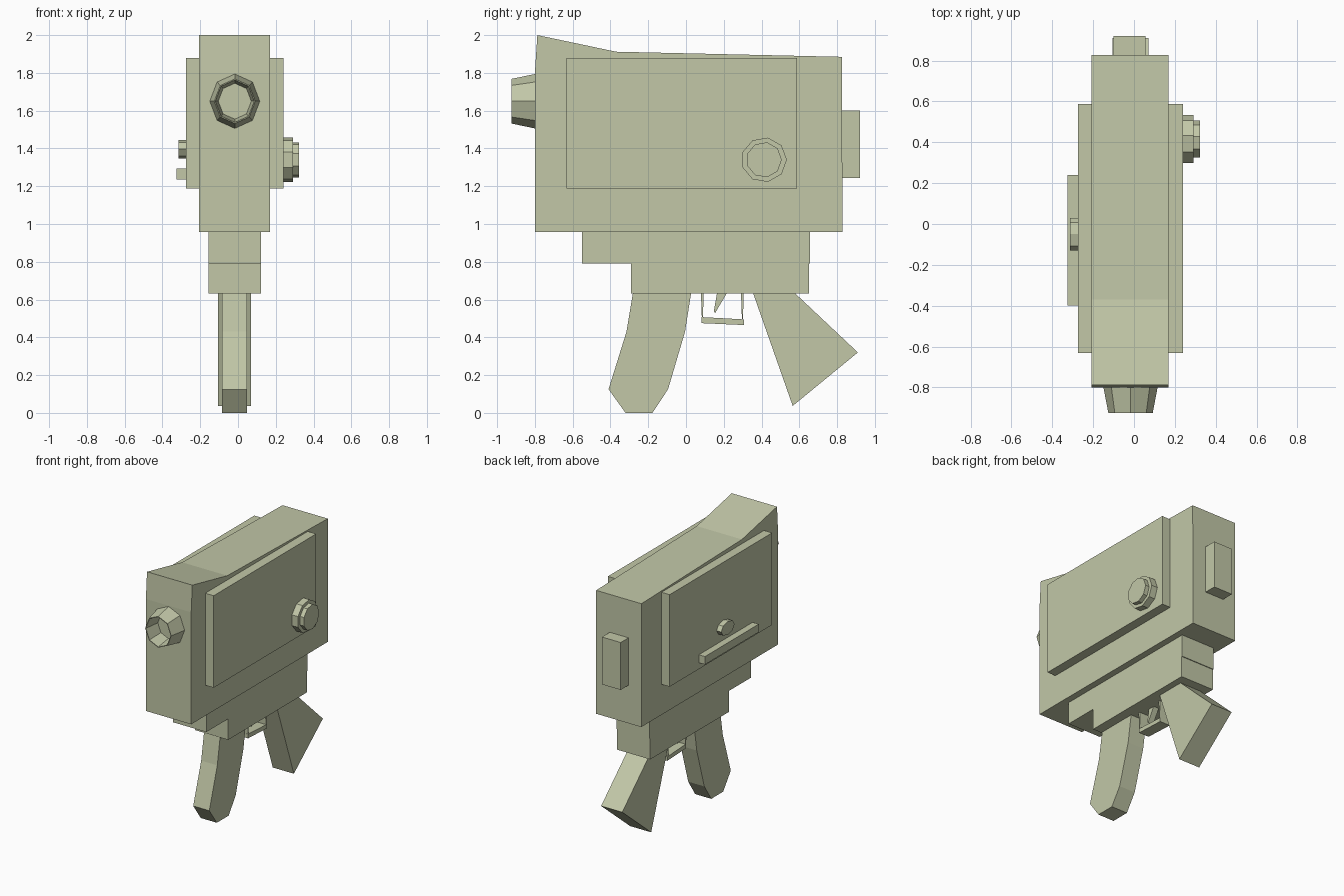
import bpy, bmesh, math

cube = bpy.data.objects.get("Cube")
if cube:
    bpy.data.objects.remove(cube, do_unlink=True)

OLIVE = (0.54, 0.575, 0.39, 1.0)
mat = bpy.data.materials.new("pale_olive")
mat.use_nodes = True
mat.diffuse_color = OLIVE
bsdf = mat.node_tree.nodes["Principled BSDF"]
bsdf.inputs["Base Color"].default_value = OLIVE
bsdf.inputs["Roughness"].default_value = 0.8


def finish(name, bm):
    bmesh.ops.recalc_face_normals(bm, faces=bm.faces)
    mesh = bpy.data.meshes.new(name)
    bm.to_mesh(mesh)
    bm.free()
    mesh.materials.append(mat)
    obj = bpy.data.objects.new(name, mesh)
    bpy.context.scene.collection.objects.link(obj)
    return obj


def loft(name, rings, closed=False):
    """Join equal rings of points; cap the ends, or leave the last open."""
    bm = bmesh.new()
    loops = [[bm.verts.new(p) for p in ring] for ring in rings]
    n = len(loops[0])
    for a, b in zip(loops, loops[1:]):
        for i in range(n):
            j = (i + 1) % n
            bm.faces.new((a[i], a[j], b[j], b[i]))
    bm.faces.new(loops[0])
    bm.faces.new(loops[-1])
    return finish(name, bm)


def slab(name, x0, x1, profile):
    """Extrude a side profile of (y, z) points across x."""
    return loft(name, [[(x, y, z) for y, z in profile] for x in (x0, x1)])


def box(name, x0, x1, y0, y1, z0, z1):
    return slab(name, x0, x1, [(y0, z0), (y1, z0), (y1, z1), (y0, z1)])


def disc(name, x0, x1, y, z, ry, rz, sides):
    angles = [2 * math.pi * i / sides for i in range(sides)]
    return slab(name, x0, x1, [(y + ry * math.cos(a), z + rz * math.sin(a)) for a in angles])


# Main housing with its raised front sight ridge
slab("housing", -0.207, 0.17, [(-0.8, 0.957), (0.828, 0.957), (0.826, 1.885),
                               (-0.37, 1.912), (-0.787, 2.0), (-0.8, 1.8)])

# Side covers
for name, x0, x1 in (("left_cover", 0.16, 0.24), ("right_cover", -0.275, -0.2)):
    box(name, x0, x1, -0.632, 0.587, 1.187, 1.88)

# Stepped underside
box("upper_step", -0.157, 0.121, -0.55, 0.656, 0.79, 0.97)
box("lower_step", -0.157, 0.121, -0.29, 0.65, 0.632, 0.79)

# Rear block
box("rear_block", -0.1, 0.056, 0.82, 0.92, 1.243, 1.6)

# Flared nozzle with a funnel-shaped bore
def nozzle_ring(y, r):
    return [(-0.017 + 0.92 * r * math.cos(k * math.pi / 4), y,
             1.65 + r * math.sin(k * math.pi / 4)) for k in range(8)]

loft("nozzle", [nozzle_ring(-0.79, 0.146), nozzle_ring(-0.925, 0.118),
                nozzle_ring(-0.925, 0.112), nozzle_ring(-0.805, 0.095)])

# Dial on one cover, button and rail on the other
disc("dial_base", 0.23, 0.29, 0.413, 1.34, 0.121, 0.119, 9)
disc("dial_cap", 0.28, 0.322, 0.413, 1.34, 0.094, 0.094, 9)
disc("button", -0.314, -0.27, -0.05, 1.396, 0.08, 0.05, 8)
box("rail", -0.326, -0.27, -0.4, 0.24, 1.235, 1.295)

# Grips
slab("front_grip", -0.086, 0.048, [(-0.28, 0.64), (-0.315, 0.43), (-0.41, 0.125),
                                   (-0.32, 0.0), (-0.178, 0.0), (-0.095, 0.125),
                                   (-0.005, 0.43), (0.028, 0.64)])
slab("rear_grip", -0.106, 0.07, [(0.353, 0.64), (0.565, 0.037), (0.91, 0.32), (0.57, 0.64)])

# Trigger and its guard
slab("trigger", -0.04, 0.005, [(0.165, 0.64), (0.22, 0.64), (0.155, 0.53), (0.147, 0.535)])
slab("guard_bar", -0.06, 0.025, [(0.083, 0.507), (0.308, 0.495), (0.308, 0.465), (0.083, 0.475)])
for name, y in (("guard_front_post", 0.086), ("guard_rear_post", 0.298)):
    slab(name, -0.06, 0.025, [(y - 0.007, 0.64), (y + 0.007, 0.64),
                              (y + 0.004, 0.498), (y - 0.002, 0.498)])
